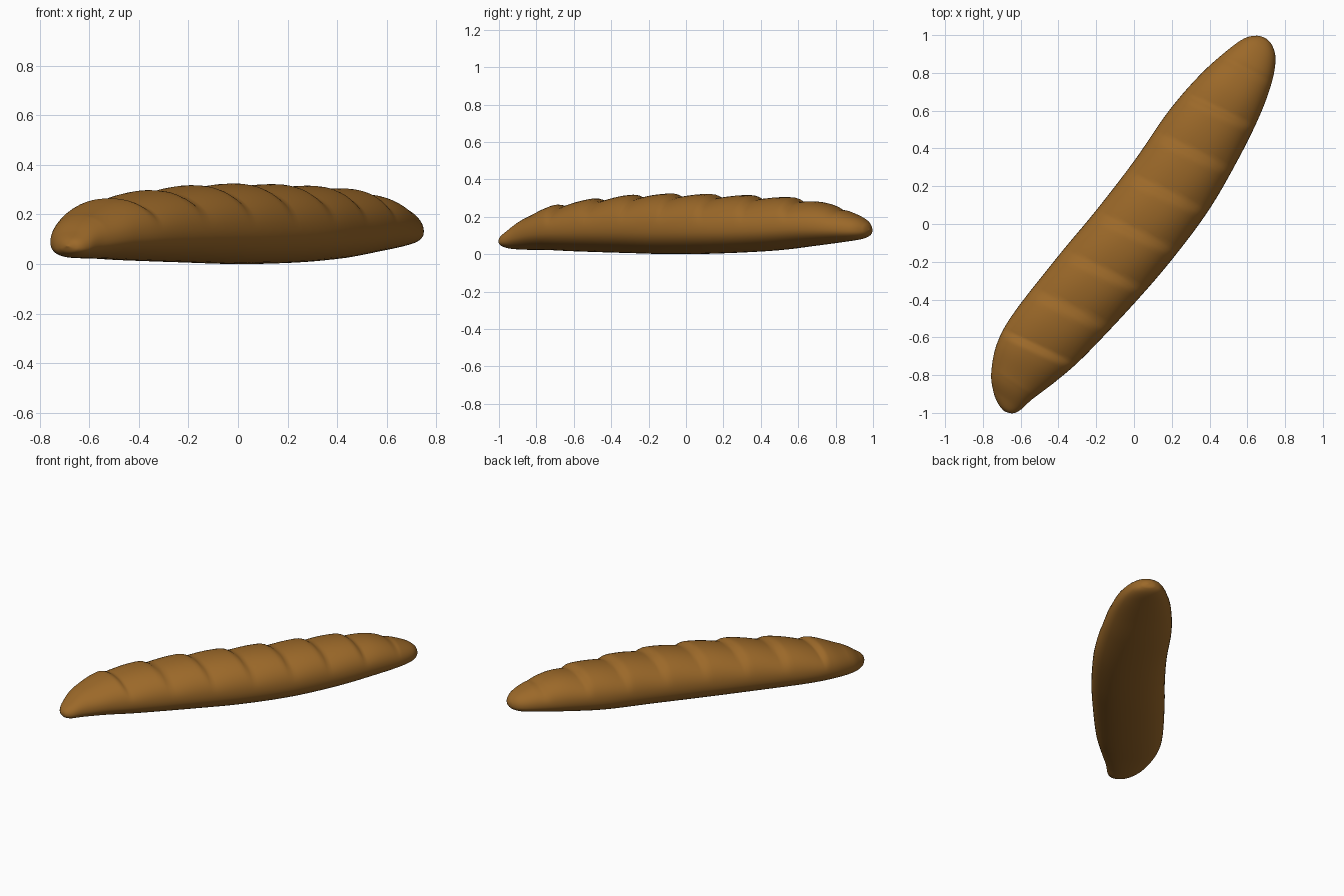
import bpy
import bmesh
import math
from mathutils import Vector

default = bpy.data.objects.get("Cube")
if default:
    bpy.data.objects.remove(default, do_unlink=True)

# Stations along the loaf: distance, left edge, right edge, underside, crown
STATIONS = [Vector(row) for row in (
    (-1.205, .03, .02, .07, .075),
    (-1.19, .073, -.02, .045, .1),
    (-1.15, .13, -.045, .03, .13),
    (-1.07, .196, -.065, .024, .185),
    (-.92, .256, -.117, .022, .25),
    (-.73, .269, -.168, .015, .285),
    (-.36, .24, -.232, .006, .317),
    (-.05, .207, -.271, 0, .325),
    (.28, .184, -.289, .005, .32),
    (.6, .178, -.269, .02, .31),
    (.85, .146, -.236, .045, .29),
    (1.03, .1, -.192, .065, .24),
    (1.14, .058, -.142, .08, .2),
    (1.19, .01, -.09, .1, .165),
    (1.205, -.035, -.045, .128, .133),
)]
SIDES = 48
STEPS = 16
HEADING = math.radians(56.4)
ALONG = Vector((math.cos(HEADING), math.sin(HEADING), 0))
ACROSS = Vector((-ALONG.y, ALONG.x, 0))
SCORE_SPACING = .26


def smooth_stations():
    """Blend the stations into closely spaced ones with a smooth curve."""
    last = len(STATIONS) - 1
    for i in range(last):
        a, b = STATIONS[i], STATIONS[i + 1]
        ta = (b - STATIONS[max(i - 1, 0)]) / 2
        tb = (STATIONS[min(i + 2, last)] - a) / 2
        for k in range(STEPS):
            u = k / STEPS
            blend = u * u * (3 - 2 * u)
            yield (a * (1 - blend) + b * blend
                   + ta * u * (1 - u) ** 2 - tb * u * u * (1 - u))
    yield STATIONS[last]


def score_depth(s, t):
    """Each baked score rises slowly to a lip and drops sharply to a crease."""
    u = ((s + .15 * t + .03) / SCORE_SPACING) % 1
    rise = math.sin(math.pi / 2 * u / .82) if u < .82 else math.cos(math.pi / 2 * (u - .82) / .18)
    fade = min(max((1.05 - abs(s)) / .12, 0), 1)
    return .022 * (1 - rise) * fade


def rounded(value, exponent):
    return math.copysign(abs(value) ** exponent, value)


def ring(station):
    s, left, right, low, high = station
    middle, half = (left + right) / 2, (left - right) / 2
    waist = low + (high - low) * .43
    for k in range(SIDES):
        angle = 2 * math.pi * k / SIDES
        c, v = math.cos(angle), math.sin(angle)
        t = middle + half * rounded(c, .92)
        if v > 0:
            z = waist + (high - waist) * rounded(v, .95)
            z -= score_depth(s, t) * min(1, v * 1.3)
        else:
            z = waist + (waist - low) * rounded(v, .85)
        yield ALONG * s + ACROSS * t + Vector((0, 0, z))


# Crust material
crust = bpy.data.materials.new("golden brown crust")
colour = (.33, .14, .022, 1)
crust.use_nodes = True
crust.diffuse_color = colour
crust.node_tree.nodes["Principled BSDF"].inputs["Base Color"].default_value = colour

# Loaf body lofted through the rings, closed at both tips
bm = bmesh.new()
rings = [[bm.verts.new(p) for p in ring(st)] for st in smooth_stations()]
for a, b in zip(rings, rings[1:]):
    for k in range(SIDES):
        n = (k + 1) % SIDES
        bm.faces.new((a[k], a[n], b[n], b[k]))
bm.faces.new(rings[0])
bm.faces.new(rings[-1])
bmesh.ops.recalc_face_normals(bm, faces=bm.faces)
for face in bm.faces:
    face.smooth = True

mesh = bpy.data.meshes.new("bread_loaf")
bm.to_mesh(mesh)
bm.free()
mesh.materials.append(crust)
loaf = bpy.data.objects.new("bread_loaf", mesh)
bpy.context.collection.objects.link(loaf)
